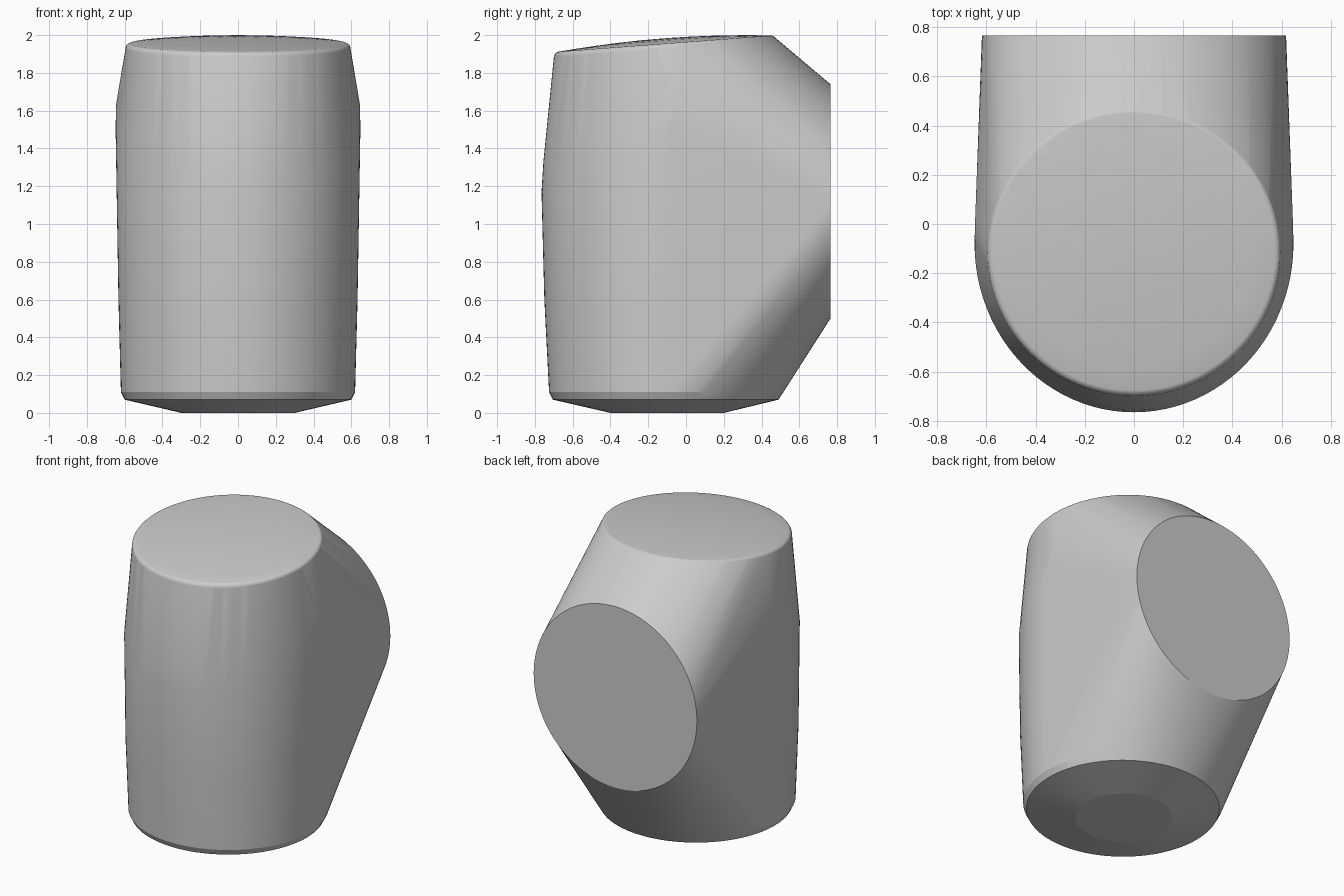
import bpy, bmesh, math
from math import sin, cos, pi

if "Cube" in bpy.data.objects:
    bpy.data.objects.remove(bpy.data.objects["Cube"])

N = 96
bm = bmesh.new()


def ring(front, back, rx, half=False, lift=0.0):
    """Ellipse across x, running from a front (y, z) point to a back (y, z) point."""
    cy, cz = (front[0] + back[0]) / 2, (front[1] + back[1]) / 2
    dy, dz = front[0] - cy, front[1] - cz
    for i in range(N):
        a = 2 * pi * i / N
        c = cos(a)
        if half and c < -0.01:
            continue
        bm.verts.new((rx * sin(a), cy + dy * c, cz + dz * c + lift))


def mix(a, b, t):
    return tuple(p + (q - p) * t for p, q in zip(a, b))


# chamfered base
ring((-0.40, 0), (0.20, 0), 0.30)
ring((-0.705, 0.07), (0.49, 0.07), 0.60)
ring((-0.725, 0.11), (0.515, 0.11), 0.62)
ring((-0.75, 0.60), (0.53, 0.60), 0.633, half=True)

# tilted widest bands round the front
ring((-0.765, 1.17), (0.605, 1.83), 0.648, half=True)
ring((-0.755, 1.33), (0.755, 1.93), 0.646, half=True)

# upright round face at the back
ring((0.765, 0.50), (0.765, 1.74), 0.618)

# rounded rim of the tilted top
for k in range(9):
    a = k / 8 * pi / 2
    h, v = 1 - cos(a), sin(a)
    ring((-0.70 + 0.03 * h, 1.88 + 0.033 * v),
         (0.47 - 0.02 * h, 1.983 + 0.015 * v), 0.595 - 0.028 * h)

# shallow dome of the top
f, b, c = (-0.67, 1.913), (0.45, 1.998), (-0.11, 1.9555)
for s in (0.85, 0.65, 0.45, 0.25, 0.08):
    ring(mix(c, f, s), mix(c, b, s), 0.567 * s, lift=0.028 * (1 - s * s))

# stretch one skin over all the rings
res = bmesh.ops.convex_hull(bm, input=bm.verts[:])
loose = [v for v in bm.verts if not v.link_faces]
bmesh.ops.delete(bm, geom=loose, context='VERTS')
bmesh.ops.dissolve_limit(bm, angle_limit=math.radians(0.3),
                         verts=bm.verts[:], edges=bm.edges[:])
bmesh.ops.recalc_face_normals(bm, faces=bm.faces[:])

mesh = bpy.data.meshes.new("rounded_block")
bm.to_mesh(mesh)
bm.free()
obj = bpy.data.objects.new("rounded_block", mesh)
bpy.context.collection.objects.link(obj)
bpy.context.view_layer.objects.active = obj
obj.select_set(True)
bpy.ops.object.shade_smooth_by_angle(angle=math.radians(12.5))
